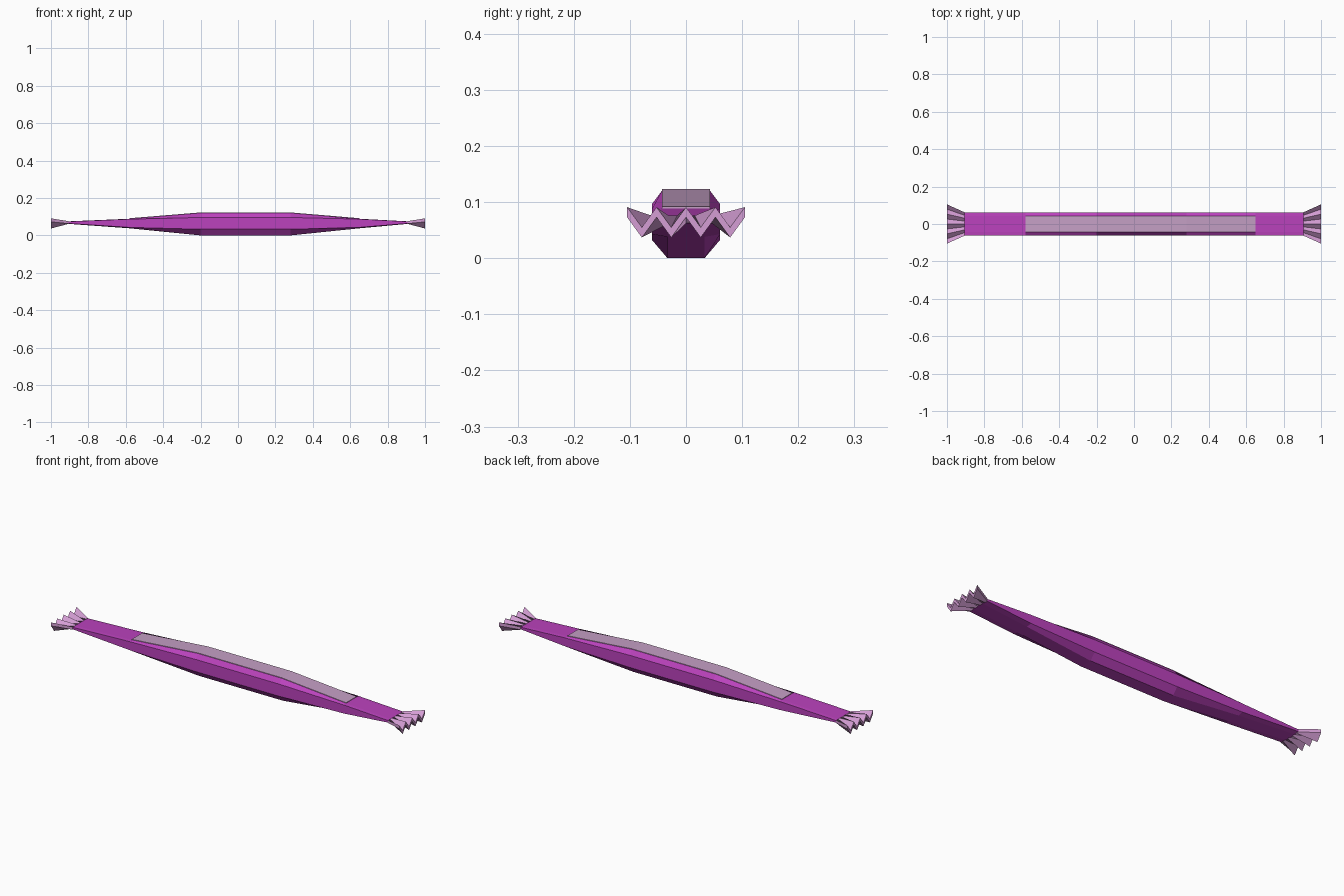
import bpy
import bmesh

cube = bpy.data.objects.get("Cube")
if cube:
    bpy.data.objects.remove(cube, do_unlink=True)


def material(name, rgb):
    mat = bpy.data.materials.new(name)
    mat.use_nodes = True
    mat.diffuse_color = (*rgb, 1)
    mat.node_tree.nodes["Principled BSDF"].inputs["Base Color"].default_value = (*rgb, 1)
    return mat


purple = material("purple wrapper", (0.50, 0.055, 0.51))
pale_pink = material("pale pink crimp", (0.66, 0.34, 0.66))
dusty_pink = material("dusty pink label", (0.56, 0.35, 0.56))


def loft(name, rings, mat):
    """Join closed rings of equal length, and cap both ends."""
    bm = bmesh.new()
    loops = [[bm.verts.new(p) for p in ring] for ring in rings]
    for a, b in zip(loops, loops[1:]):
        n = len(a)
        for i in range(n):
            j = (i + 1) % n
            bm.faces.new((a[i], a[j], b[j], b[i]))
    bm.faces.new(loops[0])
    bm.faces.new(loops[-1])
    bmesh.ops.recalc_face_normals(bm, faces=bm.faces)
    mesh = bpy.data.meshes.new(name)
    bm.to_mesh(mesh)
    bm.free()
    mesh.materials.append(mat)
    obj = bpy.data.objects.new(name, mesh)
    bpy.context.collection.objects.link(obj)
    return obj


# Stations along the bar: x, bottom, lower side edge, upper side edge, top
SEAL = (0.062, 0.064, 0.074, 0.075)
SHOULDER = (0.038, 0.043, 0.087, 0.089)
MIDDLE = (0.0, 0.033, 0.096, 0.120)
stations = [(-0.91, *SEAL), (-0.58, *SHOULDER), (-0.20, *MIDDLE),
            (0.28, *MIDDLE), (0.65, *SHOULDER), (0.91, *SEAL)]
SIDE, TOP, BASE = 0.061, 0.043, 0.033


def body_ring(x, bottom, low, high, top):
    half = [(BASE, bottom), (SIDE, low), (SIDE, high), (TOP, top)]
    return [(x, y, z) for y, z in half] + [(x, -y, z) for y, z in reversed(half)]


loft("wrapper_body", [body_ring(*s) for s in stations], purple)


# Thin label following the top of the wrapper
def label_ring(x, top):
    return [(x, y, top + dz) for y, dz in
            ((-TOP, -0.001), (TOP, -0.001), (TOP, 0.003), (-TOP, 0.003))]


loft("top_label", [label_ring(s[0], s[-1]) for s in stations[1:-1]], dusty_pink)


# Pleated, fanned-out crimps at both ends
def crimp_ring(x, width, middle, wave, thick):
    spread = [i / 4 for i in range(-4, 5)]
    line = [(width * t, middle + (wave if i % 2 == 0 else -wave))
            for i, t in enumerate(spread)]
    return ([(x, y, z + thick) for y, z in line]
            + [(x, y, z - thick) for y, z in reversed(line)])


for name, side in (("left_crimp", 1), ("right_crimp", -1)):
    loft(name, [crimp_ring(side * 0.905, 0.062, 0.069, 0.0, 0.007),
                crimp_ring(side * 1.0, 0.105, 0.064, 0.018, 0.009)], pale_pink)
